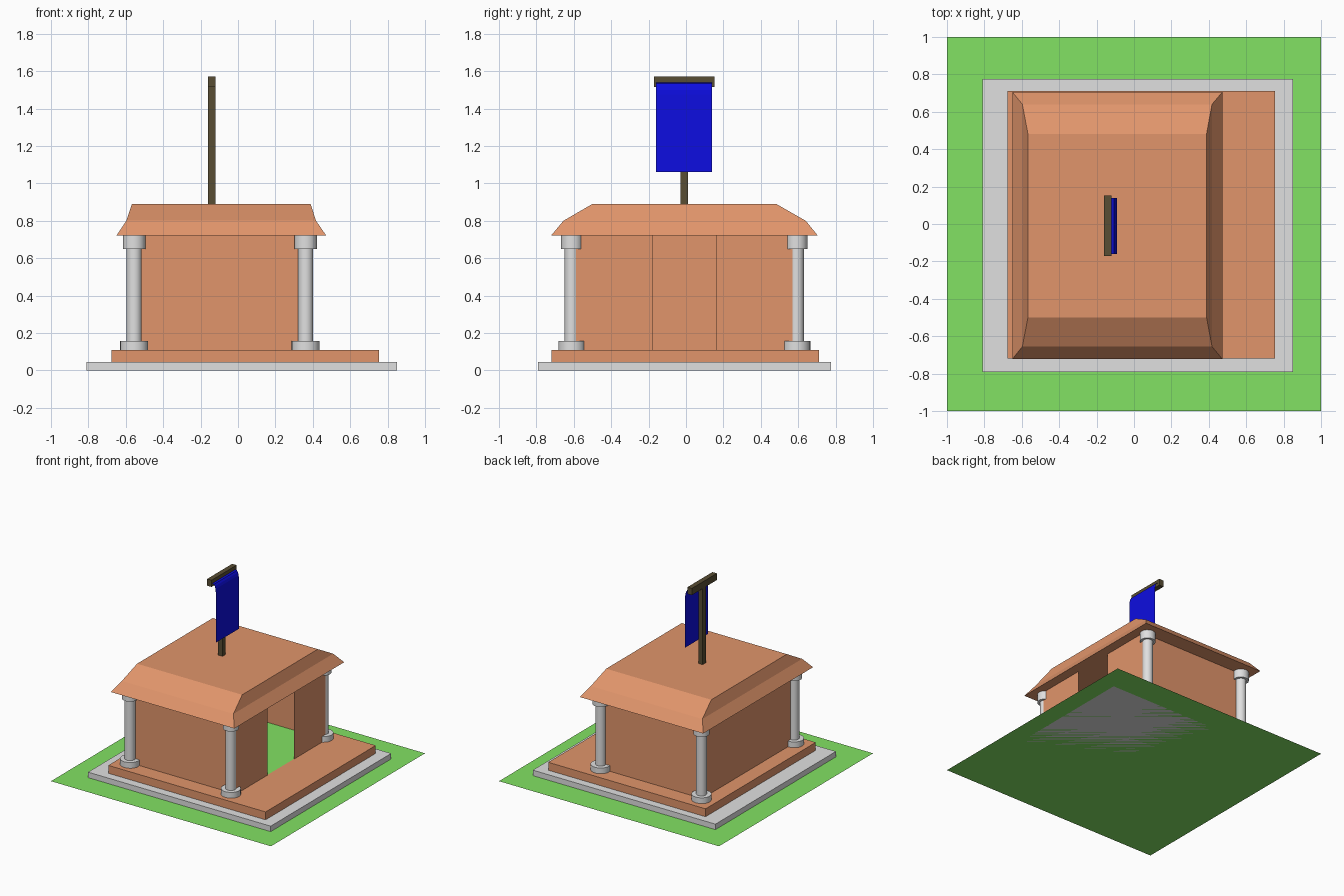
import bpy, bmesh, math

if "Cube" in bpy.data.objects:
    bpy.data.objects.remove(bpy.data.objects["Cube"])


def material(name, rgb):
    m = bpy.data.materials.new(name)
    lin = [((c / 255 + 0.055) / 1.055) ** 2.4 if c > 10 else c / 255 / 12.92 for c in rgb]
    m.diffuse_color = (*lin, 1)
    m.use_nodes = True
    m.node_tree.nodes["Principled BSDF"].inputs["Base Color"].default_value = m.diffuse_color
    return m


clay = material("terracotta", (225, 149, 107))
stone = material("pale_stone", (224, 224, 224))
grass = material("grass_green", (130, 226, 99))
wood = material("dark_wood", (88, 77, 51))
blue = material("banner_blue", (13, 13, 225))


def mesh(name, verts, faces, mat, fix=True):
    me = bpy.data.meshes.new(name)
    me.from_pydata(verts, [], faces)
    if fix:
        bm = bmesh.new()
        bm.from_mesh(me)
        bmesh.ops.recalc_face_normals(bm, faces=bm.faces)
        bm.to_mesh(me)
        bm.free()
    me.materials.append(mat)
    ob = bpy.data.objects.new(name, me)
    bpy.context.collection.objects.link(ob)
    return ob


def stack(name, levels, mat):
    """Closed solid through rectangles (x0, x1, y0, y1, z)."""
    v, f = [], [(3, 2, 1, 0)]
    for x0, x1, y0, y1, z in levels:
        v += [(x0, y0, z), (x1, y0, z), (x1, y1, z), (x0, y1, z)]
    for k in range(len(levels) - 1):
        for i in range(4):
            a, b = 4 * k + i, 4 * k + (i + 1) % 4
            f.append((a, b, b + 4, a + 4))
    n = len(v)
    f.append((n - 4, n - 3, n - 2, n - 1))
    return mesh(name, v, f, mat)


def box(name, x0, x1, y0, y1, z0, z1, mat):
    return stack(name, [(x0, x1, y0, y1, z0), (x0, x1, y0, y1, z1)], mat)


# Lawn and stepped base
mesh("lawn", [(-1, -1, 0), (1, -1, 0), (1, 1, 0), (-1, 1, 0)], [(0, 1, 2, 3)], grass, False)
box("base_slab", -0.81, 0.85, -0.79, 0.775, 0, 0.045, stone)
box("plinth", -0.675, 0.755, -0.72, 0.71, 0.045, 0.11, clay)

# Thin walls, with a full-height doorway on the +x side
path = [(0.395, 0.16), (0.395, 0.577), (-0.55, 0.577), (-0.55, -0.59), (0.395, -0.59), (0.395, -0.18)]
n = len(path)
mesh("walls", [(x, y, z) for z in (0.11, 0.72) for x, y in path],
     [(i + 1, i, i + n, i + n + 1) for i in range(n - 1)], clay, False)

# Green floor inside the room
fz = 0.112
mesh("room_floor", [(-0.55, -0.59, fz), (0.395, -0.59, fz), (0.395, 0.577, fz), (-0.55, 0.577, fz)],
     [(0, 1, 2, 3)], grass, False)

# Two-pitch roof with a flat top
stack("roof", [(-0.65, 0.472, -0.722, 0.705, 0.72),
               (-0.597, 0.417, -0.655, 0.64, 0.80),
               (-0.567, 0.388, -0.50, 0.482, 0.89)], clay)


# Columns: stepped profile turned around the axis
def column(name, cx, cy, sides=24):
    prof = [(0.075, 0.11), (0.075, 0.157), (0.04, 0.157), (0.04, 0.65), (0.06, 0.65), (0.06, 0.72)]
    v, f = [], []
    for r, z in prof:
        for i in range(sides):
            a = 2 * math.pi * i / sides
            v.append((cx + r * math.cos(a), cy + 0.97 * r * math.sin(a), z))
    for k in range(len(prof) - 1):
        for i in range(sides):
            a, b = k * sides + i, k * sides + (i + 1) % sides
            f.append((a, b, b + sides, a + sides))
    f.append(tuple(reversed(range(sides))))
    f.append(tuple(range((len(prof) - 1) * sides, len(prof) * sides)))
    ob = mesh(name, v, f, stone)
    bpy.context.view_layer.objects.active = ob
    ob.select_set(True)
    bpy.ops.object.shade_smooth_by_angle(angle=math.radians(40))
    ob.select_set(False)


for sx, x in (("left", -0.555), ("right", 0.362)):
    for sy, y in (("front", -0.61), ("back", 0.592)):
        column(f"{sy}_{sx}_column", x, y)

# Flag pole with crossbar
box("pole", -0.16, -0.12, -0.03, 0.012, 0.89, 1.515, wood)
box("crossbar", -0.16, -0.12, -0.172, 0.153, 1.515, 1.57, wood)

# Banner draped from the crossbar
drape = [(-0.12, 1.54), (-0.107, 1.535), (-0.098, 1.52), (-0.092, 1.50), (-0.09, 1.475), (-0.09, 1.06)]
mesh("banner", [(x, y, z) for x, z in drape for y in (-0.16, 0.14)],
     [(2 * i, 2 * i + 2, 2 * i + 3, 2 * i + 1) for i in range(len(drape) - 1)], blue, False)
